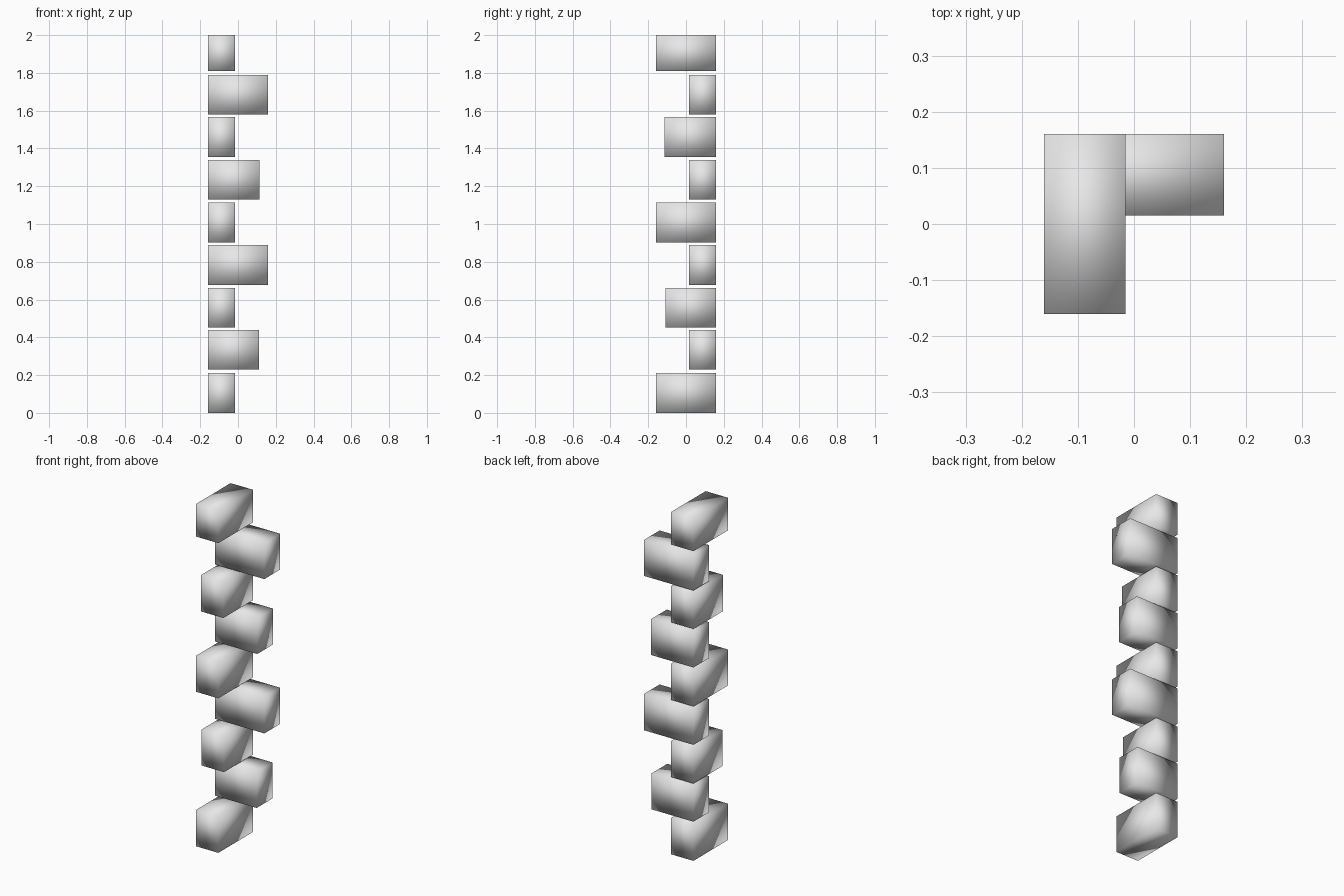
import bpy

old = bpy.data.objects.get("Cube")
if old:
    bpy.data.objects.remove(old, do_unlink=True)

stone = bpy.data.materials.new("light grey stone")
stone.use_nodes = True
grey = (0.8, 0.8, 0.8, 1)
stone.diffuse_color = grey
stone.node_tree.nodes["Principled BSDF"].inputs["Base Color"].default_value = grey

EDGE = 0.16     # outer corner of the quoin
DEPTH = 0.145   # thickness of every block


def block(name, low, high):
    """Softly shaded box between two opposite corners."""
    bpy.ops.mesh.primitive_cube_add(size=1)
    obj = bpy.context.object
    obj.name = obj.data.name = name
    obj.location = [(a + b) / 2 for a, b in zip(low, high)]
    obj.scale = [b - a for a, b in zip(low, high)]
    bpy.ops.object.transform_apply(location=True, rotation=False, scale=True)
    bpy.ops.object.shade_smooth()
    obj.data.materials.append(stone)


# Courses from the ground up: bottom, top, length
courses = [
    (0.0, 0.212, 0.32), (0.229, 0.44, 0.27), (0.452, 0.662, 0.268),
    (0.678, 0.89, 0.32), (0.903, 1.113, 0.32), (1.13, 1.34, 0.274),
    (1.355, 1.567, 0.274), (1.58, 1.79, 0.32), (1.81, 2.0, 0.32),
]

# Blocks run alternately forwards and sideways from the shared corner
for i, (bottom, top, length) in enumerate(courses):
    if i % 2 == 0:
        block(f"side_block_{i + 1}", (-EDGE, EDGE - length, bottom),
              (DEPTH - EDGE, EDGE, top))
    else:
        block(f"back_block_{i + 1}", (-EDGE, EDGE - DEPTH, bottom),
              (length - EDGE, EDGE, top))
